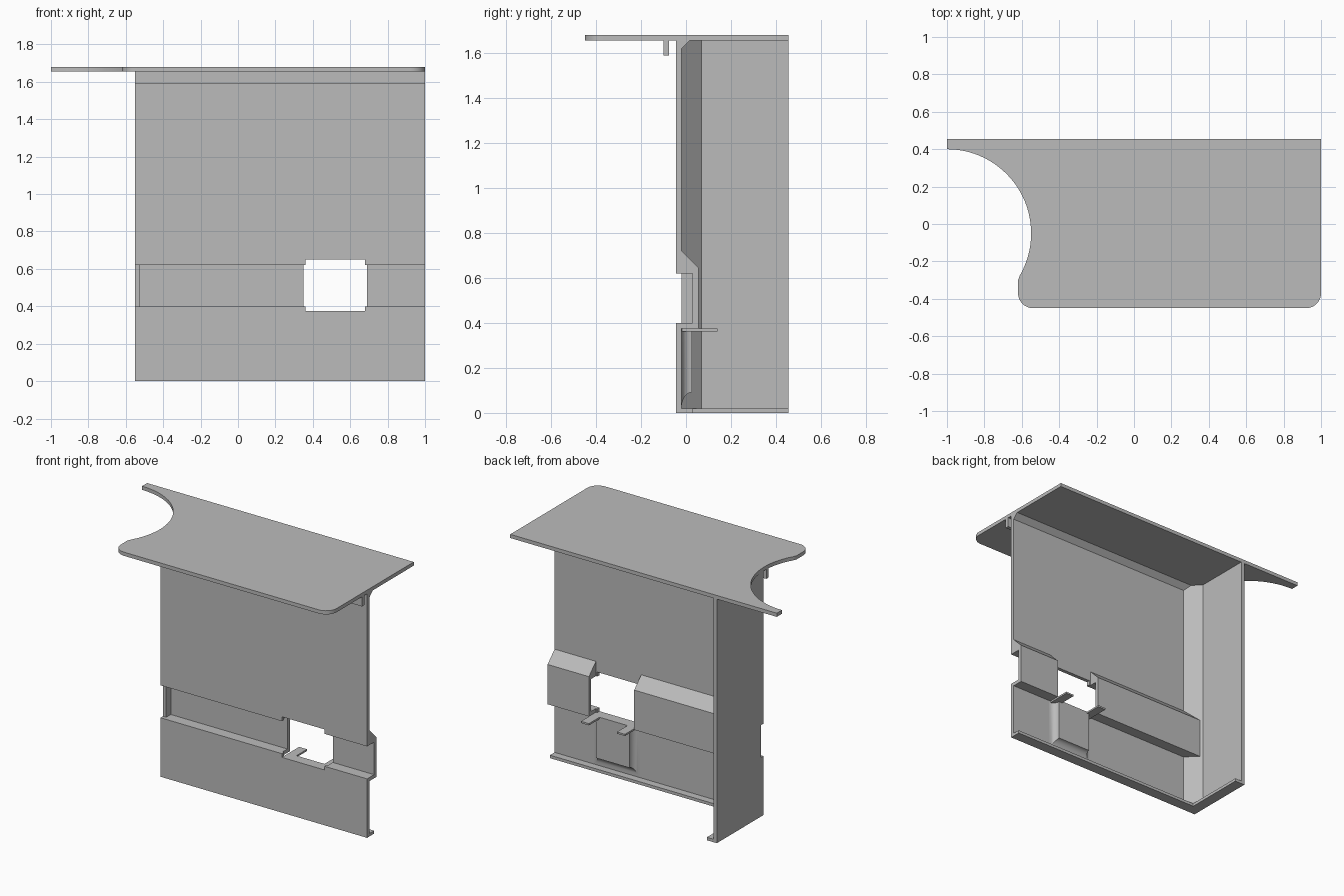
import bpy, bmesh, math
from mathutils import Vector

cube = bpy.data.objects.get("Cube")
if cube:
    bpy.data.objects.remove(cube, do_unlink=True)

grey = bpy.data.materials.new("light_grey")
grey.use_nodes = True
grey.diffuse_color = (0.5, 0.5, 0.5, 1)
grey.node_tree.nodes["Principled BSDF"].inputs["Base Color"].default_value = grey.diffuse_color


def finish(name, bm, smooth=False):
    bmesh.ops.recalc_face_normals(bm, faces=bm.faces)
    mesh = bpy.data.meshes.new(name)
    bm.to_mesh(mesh)
    bm.free()
    mesh.materials.append(grey)
    obj = bpy.data.objects.new(name, mesh)
    bpy.context.collection.objects.link(obj)
    if smooth:
        bpy.ops.object.select_all(action='DESELECT')
        obj.select_set(True)
        bpy.context.view_layer.objects.active = obj
        bpy.ops.object.shade_smooth_by_angle(angle=math.radians(30))
    return obj


def prism(name, profile, axis, lo, hi, smooth=False):
    """Extrude a 2D profile along axis: 'x' takes (y, z), 'z' takes (x, y)."""
    bm = bmesh.new()
    pts = [(lo, a, b) if axis == 'x' else (a, b, lo) for a, b in profile]
    face = bm.faces.new([bm.verts.new(p) for p in pts])
    shift = Vector((hi - lo, 0, 0) if axis == 'x' else (0, 0, hi - lo))
    ext = bmesh.ops.extrude_face_region(bm, geom=[face])
    moved = [g for g in ext["geom"] if isinstance(g, bmesh.types.BMVert)]
    bmesh.ops.translate(bm, verts=moved, vec=shift)
    return finish(name, bm, smooth)


def box(name, x, y, z):
    return prism(name, [(x[0], y[0]), (x[1], y[0]), (x[1], y[1]), (x[0], y[1])], 'z', *z)


def arc(cx, cy, r, a0, a1, n):
    angles = [math.radians(a0 + (a1 - a0) * i / n) for i in range(n + 1)]
    return [(cx + r * math.cos(a), cy + r * math.sin(a)) for a in angles]


# Main levels
FRONT, INNER, BACK = -0.045, -0.02, 0.455
LEFT, WALL, RIGHT = -0.55, -0.525, 1.0
PLATE, TOP = 1.655, 1.68
WIN0, WIN1 = 0.35, 0.69
GROOVE0, GROOVE1 = 0.40, 0.62
SHELF = 0.375

# Top plate with two rounded corners and a round bite
outline = [(-1, BACK), (RIGHT, BACK)]
outline += arc(0.92, -0.37, 0.08, 0, -90, 8)
outline += arc(-0.54, -0.37, 0.08, -90, -180, 8)
outline += [(-0.62, -0.30)]
outline += arc(-1, -0.05, 0.45, -30, 90, 32)
prism("top_plate", outline, 'z', PLATE, TOP, smooth=True)
box("plate_rib", (LEFT, RIGHT), (-0.10, -0.075), (1.59, PLATE))

# Front panel sections: grooved on both sides of the window, plain in between
upper = [(FRONT, PLATE), (0.015, PLATE), (INNER, 1.62)]
lower = [(INNER, 0.02), (0.03, 0.02), (0.03, 0), (FRONT, 0)]
grooved = upper + [(INNER, 0.72), (0.055, 0.645), (0.055, SHELF), (INNER, SHELF)] + lower
grooved += [(FRONT, GROOVE0), (0.03, GROOVE0), (0.03, GROOVE1), (FRONT, GROOVE1)]
prism("front_panel_long", grooved, 'x', WALL, WIN0)
prism("front_panel_short", grooved, 'x', WIN1, RIGHT)
prism("panel_above_window", upper + [(INNER, 0.65), (FRONT, 0.65)], 'x', WIN0, WIN1)
prism("panel_below_window", [(FRONT, SHELF), (INNER, SHELF)] + lower, 'x', WIN0, WIN1)

# Window corner strips and shelf tabs
for side, x in (("inner", WIN0), ("outer", WIN1 - 0.01)):
    box("window_top_corner_" + side, (x, x + 0.01), (FRONT, INNER), (GROOVE1, 0.65))
    box("window_bottom_corner_" + side, (x, x + 0.01), (FRONT, INNER), (SHELF, GROOVE0))
for side, x in (("inner", WIN0 + 0.01), ("outer", WIN1 - 0.06)):
    box("shelf_tab_" + side, (x, x + 0.06), (INNER, 0.14), (0.363, SHELF))

# Flared boss under the window: rings shrink along a concave quarter curve
bm = bmesh.new()
rings = []
for i in range(9):
    a = math.radians(90 * i / 8)
    inset = 0.045 * math.sin(a)
    y = INNER + 0.047 * (1 - math.cos(a))
    x0, x1, z0 = 0.36 + inset, 0.70 - inset, 0.02 + 1.6 * inset
    corners = [(x0, z0), (x1, z0), (x1, SHELF), (x0, SHELF)]
    rings.append([bm.verts.new((x, y, z)) for x, z in corners])
for r, s in zip(rings, rings[1:]):
    for k in range(4):
        bm.faces.new((r[k], r[(k + 1) % 4], s[(k + 1) % 4], s[k]))
bm.faces.new(rings[-1])
bm.faces.new(rings[0])
finish("window_boss", bm, smooth=True)

# Side wall, notched where the groove reaches it
wall = [(FRONT, 0), (BACK, 0), (BACK, PLATE), (FRONT, PLATE), (FRONT, GROOVE1),
        (INNER, GROOVE1), (INNER, GROOVE0), (FRONT, GROOVE0)]
prism("side_wall", wall, 'x', LEFT, WALL)
box("side_wall_bottom_lip", (WALL, WALL + 0.05), (0.03, BACK), (0, 0.02))

# Chamfer filling the inner corner, kept clear of the groove
corner = [(WALL, INNER), (WALL + 0.09, INNER), (WALL, 0.07)]
prism("corner_chamfer_lower", corner, 'z', 0.02, GROOVE0)
prism("corner_chamfer_upper", corner, 'z', GROOVE1, PLATE)
prism("corner_chamfer_middle", [(WALL, 0.03), (WALL + 0.04, 0.03), (WALL, 0.07)],
      'z', GROOVE0, GROOVE1)
